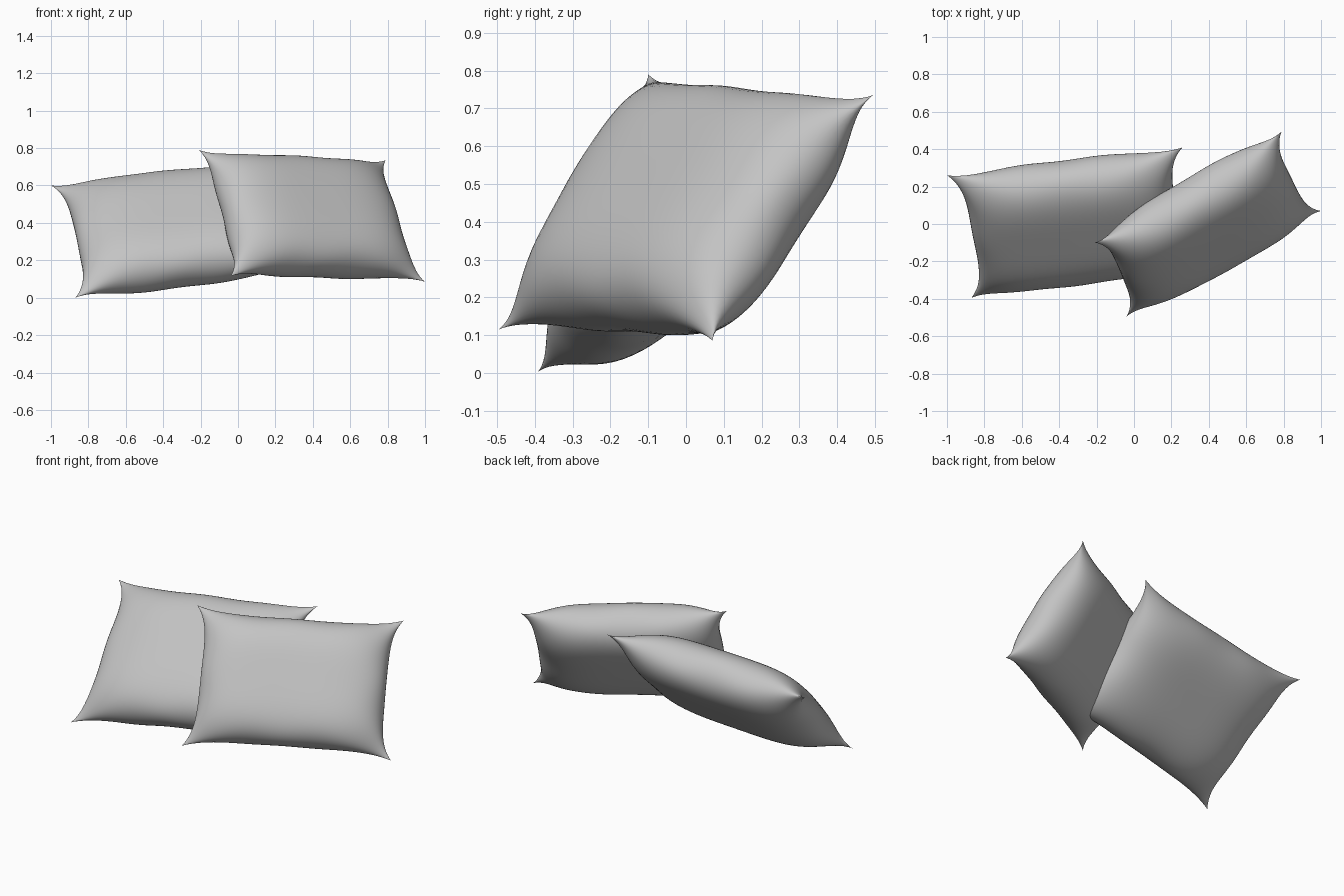
import bpy
import bmesh
from math import sin, pi, radians
from mathutils import Vector

cube = bpy.data.objects.get("Cube")
if cube:
    bpy.data.objects.remove(cube, do_unlink=True)

# Plain fabric
fabric = bpy.data.materials.new("light_grey_fabric")
fabric.use_nodes = True
colour = (0.55, 0.55, 0.55, 1)
fabric.diffuse_color = colour
fabric.node_tree.nodes["Principled BSDF"].inputs["Base Color"].default_value = colour


def make_pillow(name, bottom_left, bottom_right, top_left, top_right,
                loft, side_tuck, long_tuck):
    """Stuffed pillow stretched between four pointed corners."""
    bl, br, tl, tr = map(Vector, (bottom_left, bottom_right, top_left, top_right))
    normal = (br - bl + tr - tl).cross(tl - bl + tr - br).normalized()
    bm = bmesh.new()
    for face_side in (1, -1):
        grid = bmesh.ops.create_grid(bm, x_segments=40, y_segments=40, size=1)
        for vert in grid["verts"]:
            # Crowd the rows towards the seam, where the cloth curves most
            s = sin(vert.co.x * pi / 2)
            t = sin(vert.co.y * pi / 2)
            # Pull the seams inward between the corners
            u = s * (1 - side_tuck * (1 - abs(t) ** 5))
            v = t * (1 - long_tuck * (1 - abs(s) ** 5))
            low = bl.lerp(br, (u + 1) / 2)
            high = tl.lerp(tr, (u + 1) / 2)
            # Full belly, with flat ears at the corners
            fill = max(0, (1 - s ** 4) * (1 - t ** 4)) ** 0.48
            fill *= 1 - (s * t) ** 4
            # Gentle gathers along the seam
            pucker = 0.008 * (sin(9 * s + 2) * t ** 8 + sin(7 * t + 1) * s ** 8)
            pucker *= 1 - s * s * t * t
            vert.co = low.lerp(high, (v + 1) / 2) + normal * (face_side * loft * fill + pucker)
    bmesh.ops.remove_doubles(bm, verts=bm.verts, dist=0.0005)
    bmesh.ops.recalc_face_normals(bm, faces=bm.faces)
    mesh = bpy.data.meshes.new(name)
    bm.to_mesh(mesh)
    bm.free()
    mesh.materials.append(fabric)
    pillow = bpy.data.objects.new(name, mesh)
    bpy.context.collection.objects.link(pillow)
    return pillow


# Two pillows leaning back, one resting on the other
pillows = [
    make_pillow("front_pillow", (-0.04, -0.495, 0.115), (1.0, 0.07, 0.085),
                (-0.21, -0.1, 0.79), (0.79, 0.495, 0.735), 0.165, 0.11, 0.1),
    make_pillow("back_pillow", (-0.87, -0.395, 0.0), (0.33, -0.24, 0.16),
                (-1.0, 0.26, 0.6), (0.26, 0.41, 0.715), 0.165, 0.12, 0.085),
]

bpy.ops.object.select_all(action="DESELECT")
for pillow in pillows:
    pillow.select_set(True)
bpy.context.view_layer.objects.active = pillows[0]
bpy.ops.object.shade_smooth_by_angle(angle=radians(60))
